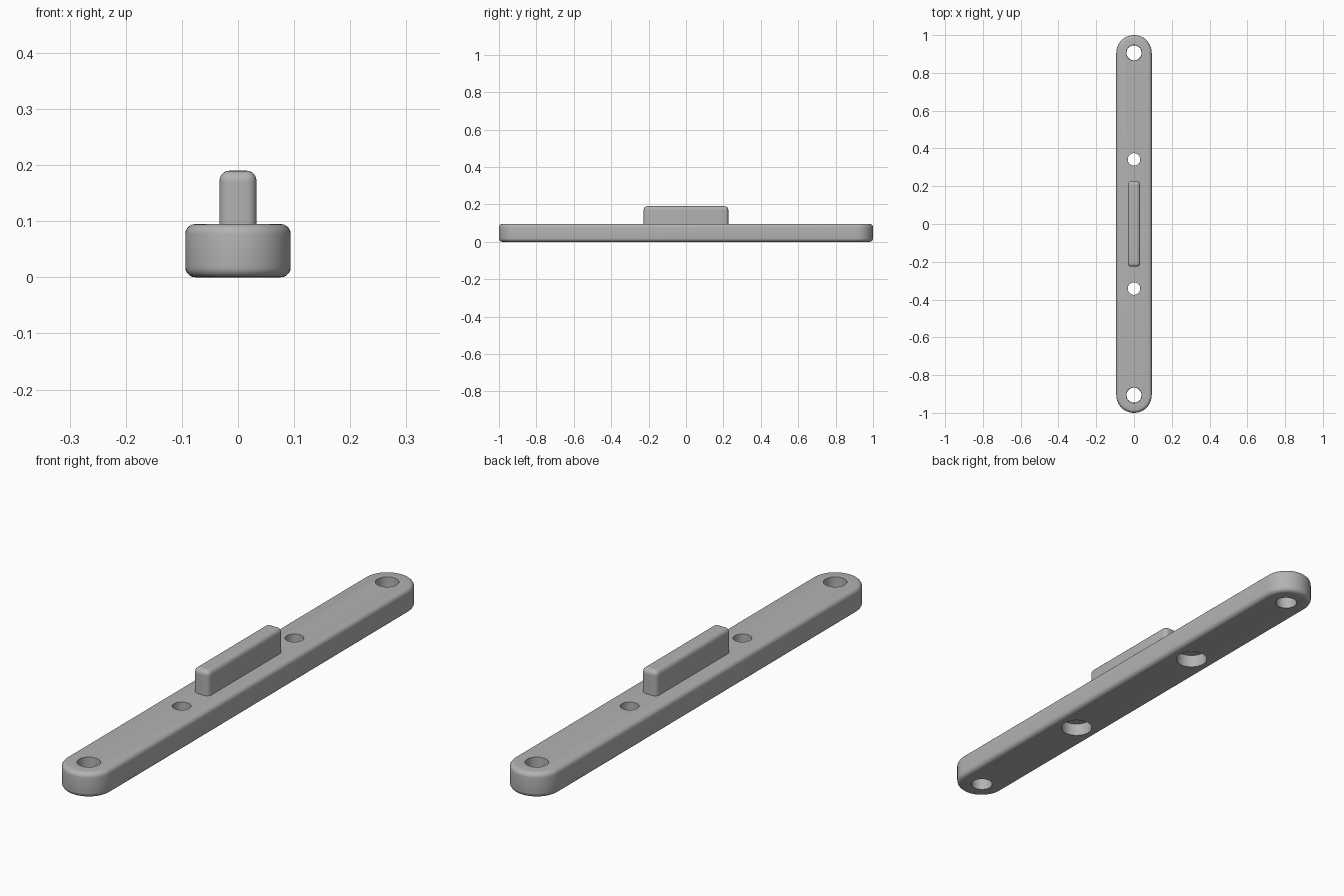
import bpy, bmesh, math

cube = bpy.data.objects.get("Cube")
if cube:
    bpy.data.objects.remove(cube)

HALF_W, HEIGHT, END_Y = 0.094, 0.095, 0.906

grey = bpy.data.materials.new("plain_grey")
grey.use_nodes = True
grey.diffuse_color = (0.45, 0.45, 0.45, 1)
grey.node_tree.nodes["Principled BSDF"].inputs["Base Color"].default_value = (0.45, 0.45, 0.45, 1)


def prism(name, outline, z0, z1):
    """Extrude a flat outline upwards into a solid."""
    bm = bmesh.new()
    face = bm.faces.new([bm.verts.new((x, y, z0)) for x, y in outline])
    top = bmesh.ops.extrude_face_region(bm, geom=[face])["geom"]
    verts = [g for g in top if isinstance(g, bmesh.types.BMVert)]
    bmesh.ops.translate(bm, verts=verts, vec=(0, 0, z1 - z0))
    bmesh.ops.recalc_face_normals(bm, faces=bm.faces)
    mesh = bpy.data.meshes.new(name)
    bm.to_mesh(mesh)
    bm.free()
    obj = bpy.data.objects.new(name, mesh)
    bpy.context.collection.objects.link(obj)
    mesh.materials.append(grey)
    return obj


def rounded_outline(hx, hy, r, steps):
    """Rectangle with rounded corners."""
    points = []
    for k, (sx, sy) in enumerate([(1, 1), (-1, 1), (-1, -1), (1, -1)]):
        for i in range(steps + 1):
            a = math.pi / 2 * (k + i / steps)
            p = (sx * (hx - r) + r * math.cos(a), sy * (hy - r) + r * math.sin(a))
            if not points or math.dist(p, points[-1]) > 1e-5:
                points.append(p)
    if math.dist(points[0], points[-1]) < 1e-5:
        points.pop()
    return points


def bevel(obj, width):
    mod = obj.modifiers.new("rounded_edges", 'BEVEL')
    mod.width, mod.segments = width, 5
    mod.limit_method, mod.angle_limit = 'ANGLE', math.radians(50)


def cutter(name, y, z0, z1, r0, r1):
    bpy.ops.mesh.primitive_cone_add(vertices=48, radius1=r0, radius2=r1, depth=z1 - z0,
                                    location=(0, y, (z0 + z1) / 2))
    obj = bpy.context.object
    obj.name = name
    obj.data.materials.append(grey)
    obj.hide_render = True
    return obj


# Long bar with round ends and softened rims
bar = prism("mounting_bar", rounded_outline(HALF_W, 1.0, HALF_W, 12), 0, HEIGHT)
bevel(bar, 0.018)

# End holes, plus screw holes counterbored from below
cutters = []
for side, s in (("front", -1), ("back", 1)):
    cutters += [
        cutter(side + "_end_hole_cutter", s * END_Y, -0.05, 0.15, 0.039, 0.042),
        cutter(side + "_screw_hole_cutter", s * 0.342, -0.05, 0.15, 0.033, 0.033),
        cutter(side + "_counterbore_cutter", s * 0.342, -0.05, 0.05, 0.058, 0.058)]
for c in cutters:
    mod = bar.modifiers.new(c.name, 'BOOLEAN')
    mod.operation, mod.solver, mod.object = 'DIFFERENCE', 'EXACT', c

# Bake the cuts, then remove the cutters
bpy.context.view_layer.update()
baked = bpy.data.meshes.new_from_object(bar.evaluated_get(bpy.context.evaluated_depsgraph_get()))
bar.modifiers.clear()
bar.data = baked
for c in cutters:
    bpy.data.objects.remove(c)

# Raised central rib with rounded corners and top, sunk slightly into the bar
rib = prism("raised_rib", rounded_outline(0.033, 0.226, 0.018, 5), HEIGHT - 0.03, 0.19)
bevel(rib, 0.0175)

for obj in (bar, rib):
    bpy.ops.object.select_all(action='DESELECT')
    obj.select_set(True)
    bpy.context.view_layer.objects.active = obj
    bpy.ops.object.shade_smooth_by_angle(angle=math.radians(35))
